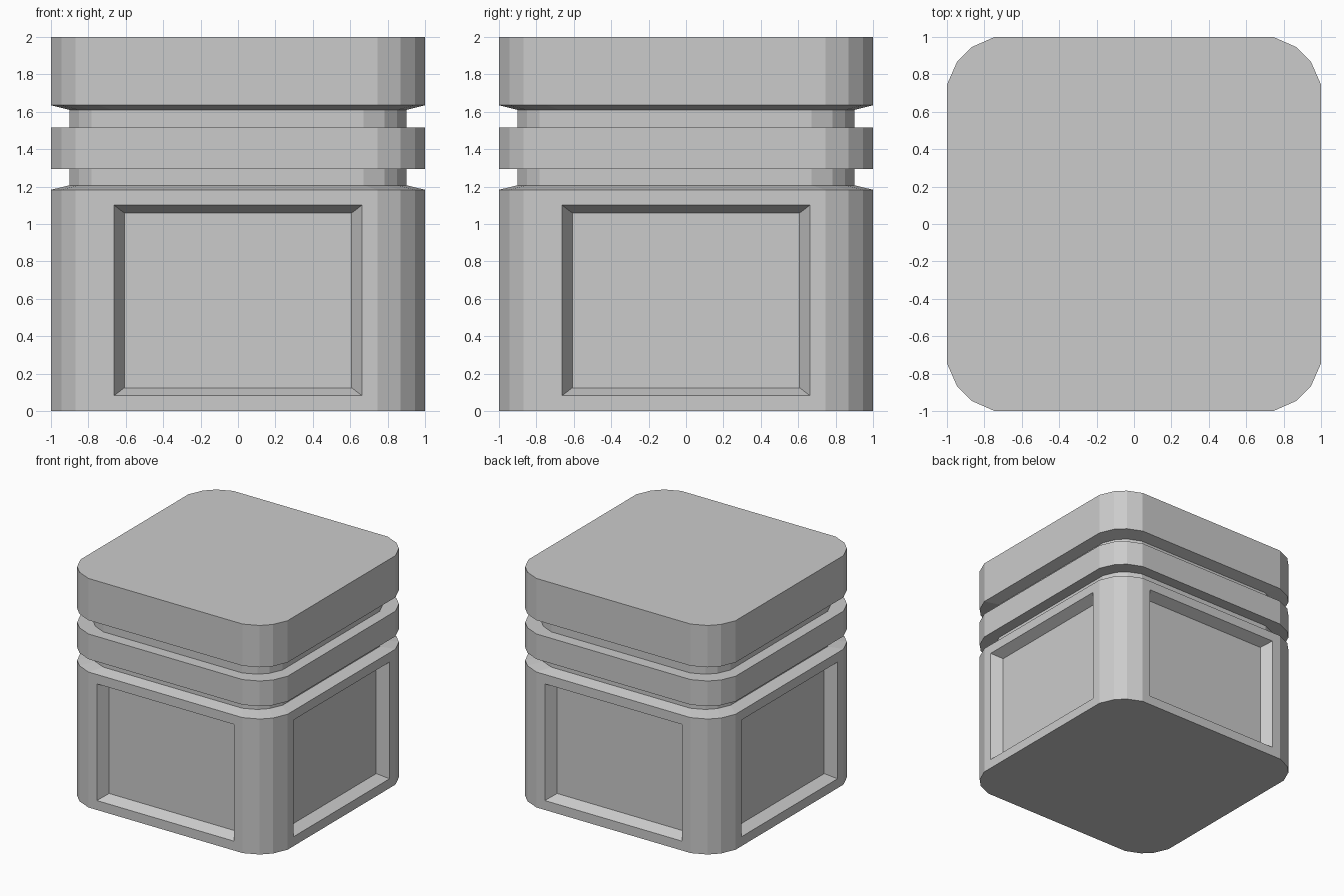
import bpy
import bmesh

if "Cube" in bpy.data.objects:
    bpy.data.objects.remove(bpy.data.objects["Cube"])

# Rounded-square outline: one corner, turned into four by quarter rotations
corner = [(1.0, 0.745), (0.945, 0.87), (0.87, 0.945), (0.745, 1.0)]
outline = []
for _ in range(4):
    outline += corner
    corner = [(-y, x) for x, y in corner]

# Vertical profile (scale, z): body, lower groove, band, upper groove, lid
profile = [(1, 0), (1, 1.183), (0.9, 1.207), (0.9, 1.295), (1, 1.295),
           (1, 1.515), (0.9, 1.515), (0.9, 1.61), (1, 1.635), (1, 2)]

bm = bmesh.new()
rings = [[bm.verts.new((x * s, y * s, z)) for x, y in outline] for s, z in profile]
count = len(outline)
panels = []
for level, (low, high) in enumerate(zip(rings, rings[1:])):
    for i in range(count):
        j = (i + 1) % count
        face = bm.faces.new((low[i], low[j], high[j], high[i]))
        if level == 0 and i % 4 == 3:
            panels.append(face)
bm.faces.new(rings[0][::-1])
bm.faces.new(rings[-1])
bm.normal_update()

# Recessed panel with sloping sides on each of the four body faces
bmesh.ops.inset_individual(bm, faces=panels, thickness=0.116)
for face in bmesh.ops.extrude_discrete_faces(bm, faces=panels)["faces"]:
    face.normal_update()
    centre, normal = face.calc_center_median(), face.normal.copy()
    for v in face.verts:
        v.co = centre + (v.co - centre) * 0.917 - normal * 0.09
bmesh.ops.recalc_face_normals(bm, faces=bm.faces)

mesh = bpy.data.meshes.new("panelled_block")
bm.to_mesh(mesh)
bm.free()
bpy.context.collection.objects.link(bpy.data.objects.new("panelled_block", mesh))
